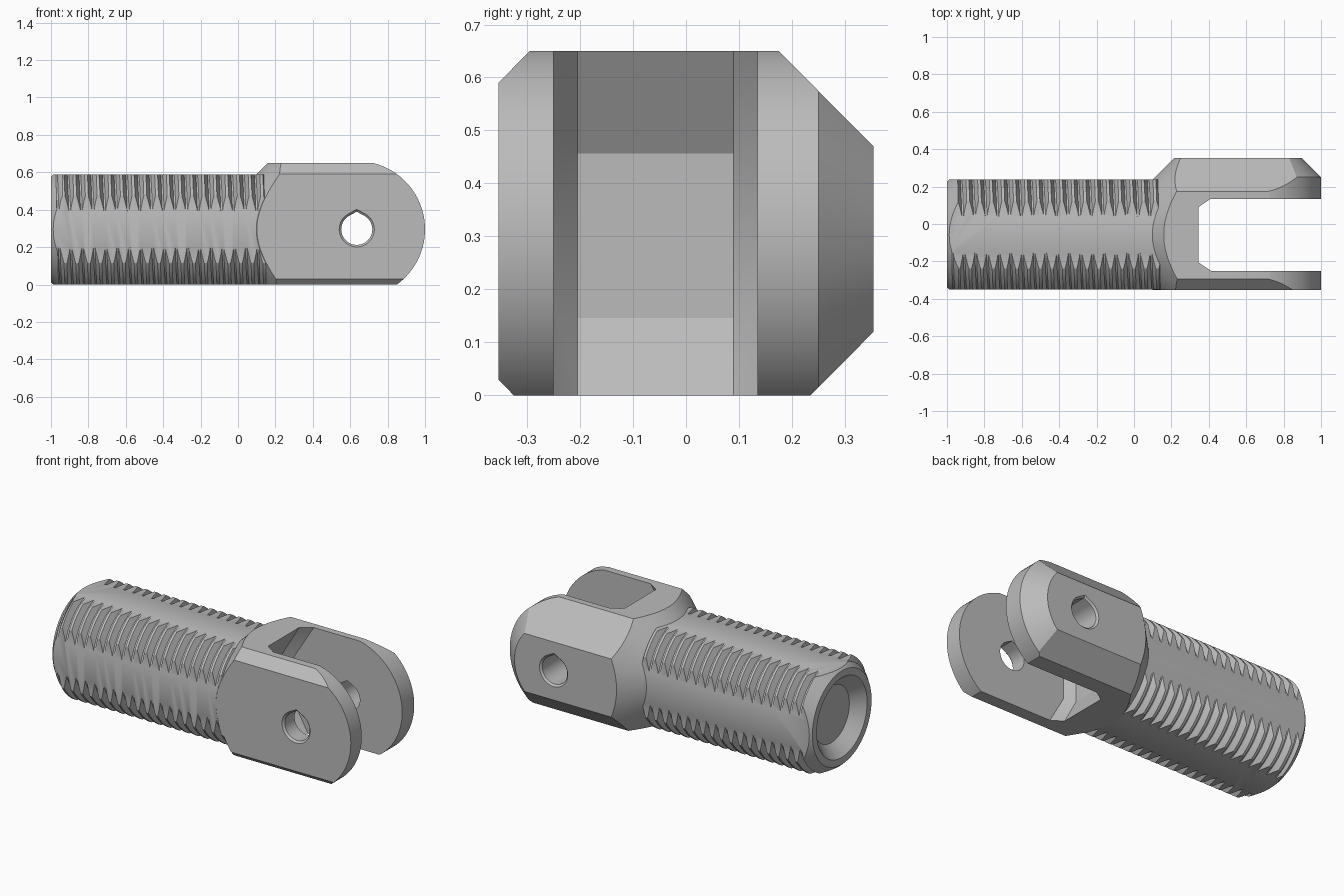
import bpy, bmesh
from math import sin, cos, pi

if "Cube" in bpy.data.objects:
    bpy.data.objects.remove(bpy.data.objects["Cube"])

AY, AZ = -0.057, 0.295           # long axis of the rod
PX, PZ = 0.635, 0.295            # pin axis across the fork

steel = bpy.data.materials.new("grey_steel")
steel.use_nodes = True
steel.diffuse_color = (0.5, 0.5, 0.5, 1)
steel.node_tree.nodes["Principled BSDF"].inputs["Base Color"].default_value = (0.5, 0.5, 0.5, 1)


def finish(name, bm):
    bmesh.ops.recalc_face_normals(bm, faces=bm.faces)
    mesh = bpy.data.meshes.new(name)
    bm.to_mesh(mesh)
    bm.free()
    mesh.materials.append(steel)
    ob = bpy.data.objects.new(name, mesh)
    bpy.context.collection.objects.link(ob)
    return ob


def hull(name, points):
    """Convex solid around a set of points."""
    bm = bmesh.new()
    for p in points:
        bm.verts.new(p)
    bmesh.ops.convex_hull(bm, input=bm.verts)
    bmesh.ops.dissolve_limit(bm, angle_limit=0.002, verts=bm.verts, edges=bm.edges)
    return finish(name, bm)


def ring_x(x, r, n=96):
    return [(x, AY + r * cos(2 * pi * i / n), AZ + r * sin(2 * pi * i / n)) for i in range(n)]


def ring_y(y, r, cx=PX, n=96):
    return [(cx + r * cos(2 * pi * i / n), y, PZ + r * sin(2 * pi * i / n)) for i in range(n)]


def cut(ob, tool, operation):
    bpy.ops.object.select_all(action='DESELECT')
    bpy.context.view_layer.objects.active = ob
    ob.select_set(True)
    mod = ob.modifiers.new("cut", 'BOOLEAN')
    mod.operation, mod.solver, mod.object = operation, 'EXACT', tool
    bpy.ops.object.modifier_apply(modifier=mod.name)
    bpy.data.objects.remove(tool)


def smooth(ob):
    bpy.ops.object.select_all(action='DESELECT')
    bpy.context.view_layer.objects.active = ob
    ob.select_set(True)
    bpy.ops.object.shade_smooth_by_angle(angle=0.45)


def helix(name, x0, turns, pitch, root, crest, n=64):
    """Closed screw body: one tooth profile swept along the axis."""
    tooth = [(0, root), (0.15, root), (0.45, crest), (0.7, crest)]
    k = len(tooth)
    bm = bmesh.new()
    grid = []
    for i in range(turns * k + 1):
        f, r = tooth[i % k]
        row = []
        for j in range(n):
            a = 2 * pi * j / n
            row.append(bm.verts.new((x0 + pitch * (i // k + f + j / n),
                                     AY + r * cos(a), AZ + r * sin(a))))
        grid.append(row)
    for i in range(turns * k):
        for j in range(n):
            if j < n - 1:
                bm.faces.new((grid[i][j], grid[i][j + 1], grid[i + 1][j + 1], grid[i + 1][j]))
            elif i + 1 + k <= turns * k:
                bm.faces.new((grid[i][j], grid[i + k][0], grid[i + k + 1][0], grid[i + 1][j]))
    # the last turn's seam joins the end cap, so both ends are closed by fans
    length = turns * pitch
    caps = [bm.verts.new((x0 + pitch / 2, AY, AZ)),
            bm.verts.new((x0 + length + pitch / 2, AY, AZ))]
    for e in [e for e in bm.edges if len(e.link_faces) == 1]:
        mid = (e.verts[0].co.x + e.verts[1].co.x) / 2
        bm.faces.new((e.verts[0], e.verts[1], caps[int(mid > x0 + length / 2)]))
    return finish(name, bm)


# Threaded shank with four long flats
shank = helix("threaded_shank", -1.12, 23, 0.0625, 0.31, 0.345)
h = 0.294
cut(shank, hull("flats", [(x, AY + sy * h, AZ + sz * h)
                          for x in (-1.0, 0.2) for sy in (-1, 1) for sz in (-1, 1)]), 'INTERSECT')
cut(shank, hull("end_bevel", ring_x(-1.01, 0.272) + ring_x(-0.92, 0.362) + ring_x(0.3, 0.362)),
    'INTERSECT')
cut(shank, hull("countersink", ring_x(-1.02, 0.26) + ring_x(-0.93, 0.17)), 'DIFFERENCE')

# Fork head: bevelled bar section, cone at the shank end, rounded at the pin end
section = [(-0.354, 0.03), (-0.354, 0.59), (-0.295, 0.65), (0.175, 0.65),
           (0.354, 0.47), (0.354, 0.12), (0.235, 0), (-0.325, 0)]
head = hull("fork_head", [(x, y, z) for x in (0.02, 1.1) for y, z in section])
cut(head, hull("shoulder_cone", ring_x(0.0, 0.196) + ring_x(0.4, 0.596) + ring_x(1.2, 0.596)),
    'INTERSECT')
rounding = []
for cx in (PX, -1.0):
    rounding += ring_y(-0.5, 0.365, cx) + ring_y(0.25, 0.365, cx) + ring_y(0.36, 0.255, cx)
cut(head, hull("round_end", rounding), 'INTERSECT')

# Slot between the cheeks, narrower and deeper in the middle
inner = [(1.3, -0.1), (0.361, -0.1), (0.361, 0.015), (0.23, 0.146),
         (0.23, 0.457), (0.405, 0.633), (0.405, 0.75), (1.3, 0.75)]
outer = [(1.3, -0.1), (0.429, -0.1), (0.429, 0.015), (0.28, 0.164),
         (0.28, 0.44), (0.473, 0.633), (0.473, 0.75), (1.3, 0.75)]
slot = [(x, y, z) for y in (-0.205, 0.09) for x, z in inner]
slot += [(x, y, z) for y in (-0.25, 0.135) for x, z in outer]
cut(head, hull("slot", slot), 'DIFFERENCE')


# Pin hole with a peaked top and eased outer rims
def drop(y, r):
    return ring_y(y, r, n=48) + [(PX, y, PZ + 1.14 * r)]


cut(head, hull("pin_hole", drop(-0.5, 0.083) + drop(0.5, 0.083)), 'DIFFERENCE')
for s in (-1, 1):
    cut(head, hull("hole_rim", drop(s * 0.365, 0.105) + drop(s * 0.343, 0.083)), 'DIFFERENCE')

for part in (shank, head):
    smooth(part)
